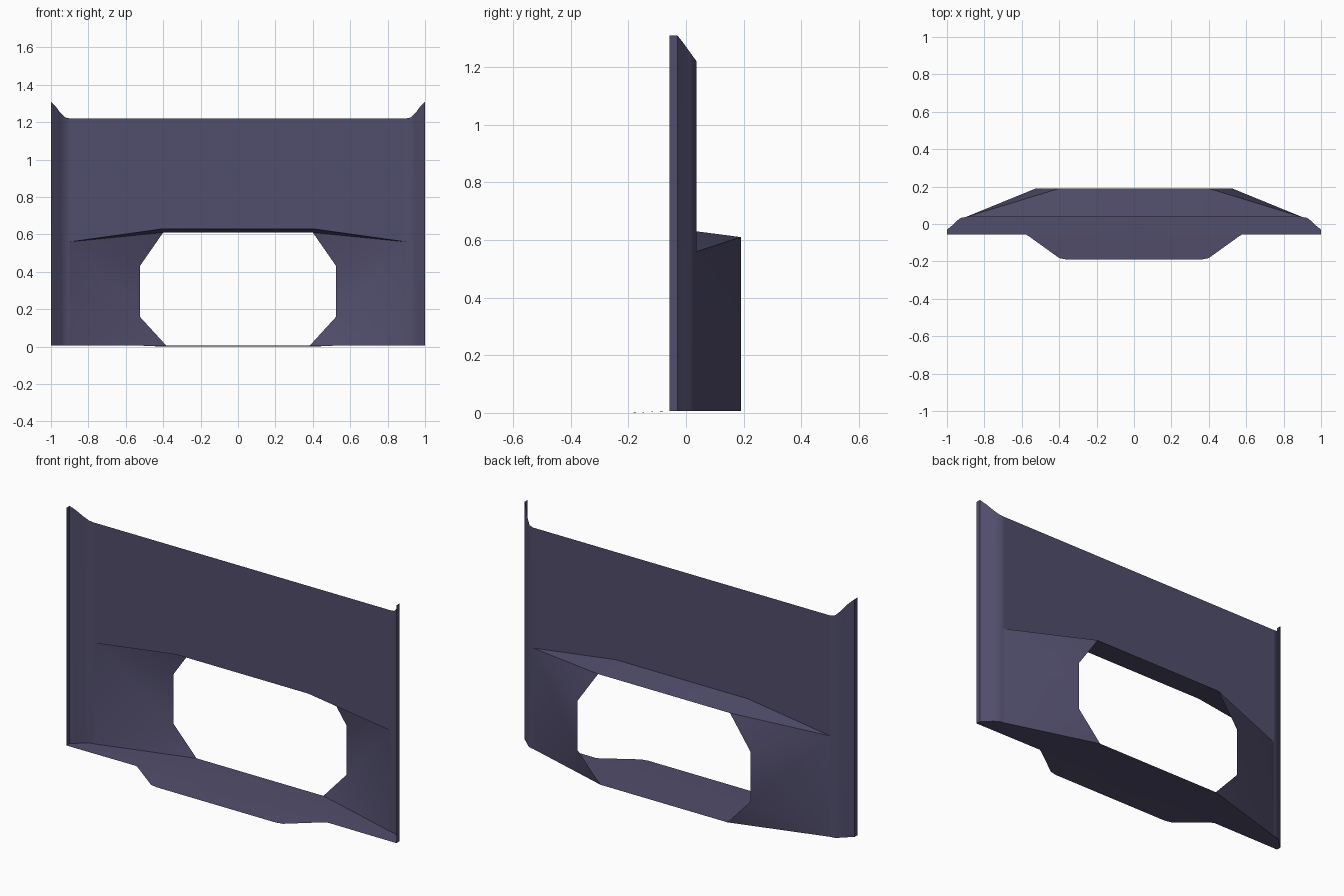
import bpy
import bmesh
import math

cube = bpy.data.objects.get("Cube")
if cube:
    bpy.data.objects.remove(cube, do_unlink=True)

paint = bpy.data.materials.new("dusky violet")
paint.use_nodes = True
colour = (0.083, 0.075, 0.15, 1)
paint.diffuse_color = colour
shader = paint.node_tree.nodes["Principled BSDF"]
shader.inputs["Base Color"].default_value = colour
shader.inputs["Roughness"].default_value = 0.8

BASE = 0.007    # height of the floor
WALL = 0.037    # depth of the wall
BACK = 0.19     # depth of the opening frame


def sheet(name, faces):
    """Thin mirrored sheet from the faces of its +x half."""
    bm = bmesh.new()
    for points in faces:
        bm.faces.new([bm.verts.new(p) for p in points])
    bmesh.ops.remove_doubles(bm, verts=bm.verts, dist=0.0005)
    mesh = bpy.data.meshes.new(name)
    bm.to_mesh(mesh)
    bm.free()
    mesh.materials.append(paint)
    obj = bpy.data.objects.new(name, mesh)
    bpy.context.collection.objects.link(obj)
    mirror = obj.modifiers.new("mirror", 'MIRROR')
    mirror.merge_threshold = 0.0005
    bpy.ops.object.select_all(action='DESELECT')
    obj.select_set(True)
    bpy.context.view_layer.objects.active = obj
    bpy.ops.object.modifier_apply(modifier="mirror")
    bpy.ops.object.shade_smooth_by_angle(angle=math.radians(30))
    return obj


# Corners shared by the wall and the opening surround
mid_wall, mid_back = (0, WALL, 0.63), (0, BACK, 0.61)
lintel_wall, lintel_back = (0.4, WALL, 0.63), (0.4, BACK, 0.61)
tip, foot = (0.9, WALL, 0.56), (0.9, WALL, BASE)
jamb_top, jamb_low = (0.525, BACK, 0.43), (0.525, BACK, 0.16)
sill = (0.385, BACK, BASE)

# Flat wall above the opening
sheet("upper_wall", [[mid_wall, lintel_wall, tip, (0.9, WALL, 1.22), (0, WALL, 1.22)]])

# Faceted surround pushed back around the octagonal opening
sheet("opening_surround", [
    [mid_back, lintel_back, lintel_wall, mid_wall],
    [tip, lintel_wall, lintel_back],
    [tip, lintel_back, jamb_top],
    [tip, jamb_top, jamb_low, foot],
    [foot, jamb_low, sill],
])

# Curved side posts rising to points: x, y, top height
post = [(0.9, WALL, 1.22), (0.925, 0.033, 1.225), (0.95, 0.015, 1.25),
        (0.975, -0.01, 1.285), (1, -0.03, 1.31), (1, -0.057, 1.31)]
sheet("side_posts", [
    [(a[0], a[1], BASE), (b[0], b[1], BASE), b, a] for a, b in zip(post, post[1:])])

# Floor plate with a stepped front lip
ends = [(x, y, BASE) for x, y, _ in reversed(post)]
sheet("floor_plate", [
    [(0, -0.055, BASE), (0.58, -0.055, BASE)] + ends + [sill, (0, BACK, BASE)],
    [(0, -0.19, 0), (0.36, -0.19, 0), (0.4, -0.182, 0),
     (0.56, -0.067, BASE), (0.58, -0.055, BASE), (0, -0.055, BASE)],
])
